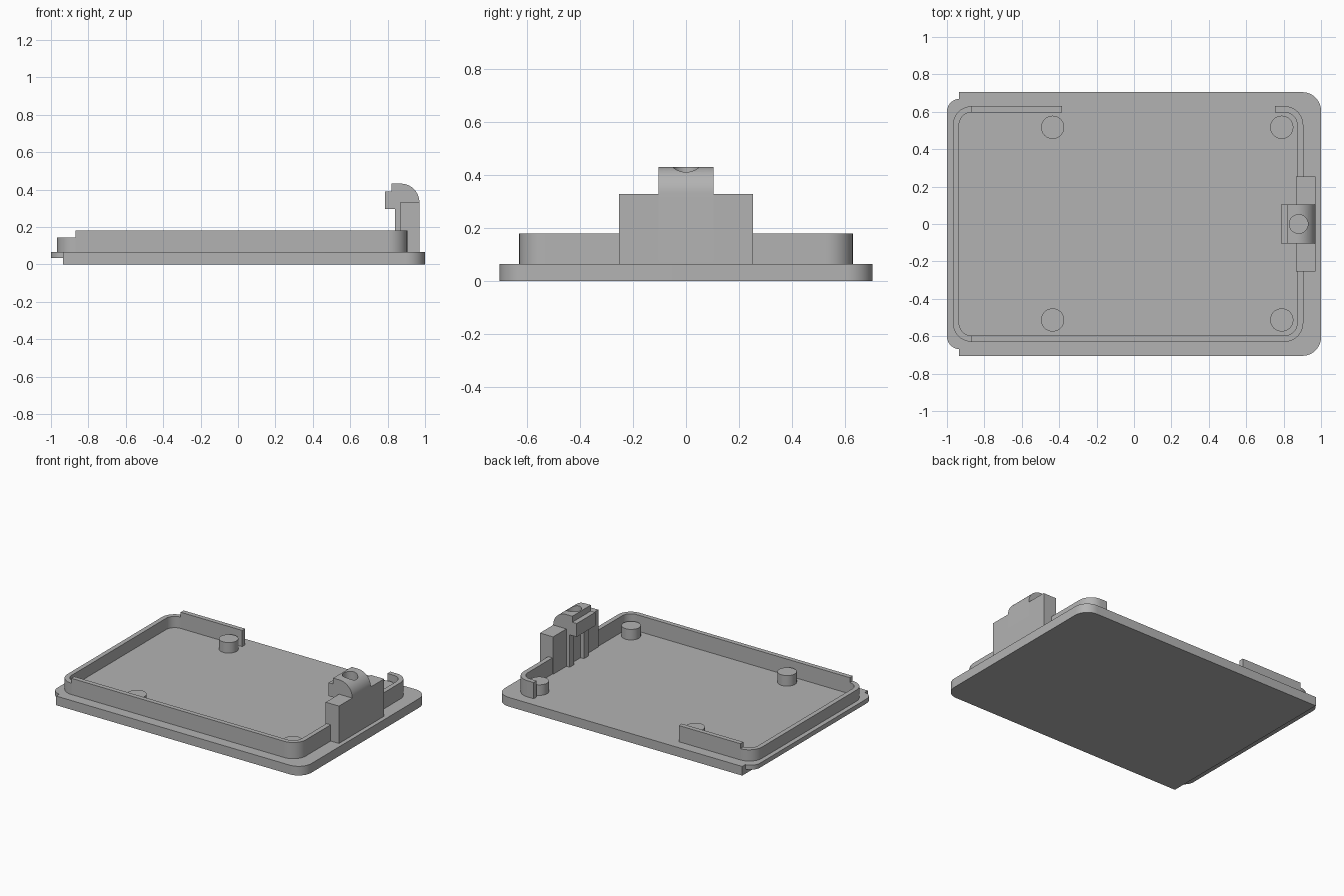
import bpy, bmesh
from math import cos, sin, radians
from mathutils import Vector

cube = bpy.data.objects.get("Cube")
if cube:
    bpy.data.objects.remove(cube, do_unlink=True)

GREY = (0.45, 0.45, 0.45, 1)
grey = bpy.data.materials.new("matte grey plastic")
grey.use_nodes = True
grey.diffuse_color = GREY
grey.node_tree.nodes["Principled BSDF"].inputs["Base Color"].default_value = GREY

FLOOR = 0.065      # top of the plate
WALL_TOP = 0.18
WALL_LOW = 0.145


def arc(cx, cy, r, start, end, steps=10):
    """Points along an arc, angles in degrees."""
    angles = [radians(start + (end - start) * i / steps) for i in range(steps + 1)]
    return [(cx + r * cos(a), cy + r * sin(a)) for a in angles]


def prism(name, outline, low, high, axis="z"):
    """Extrude an outline along z, or an x-z profile along y."""
    bm = bmesh.new()
    place = (lambda u, v: (u, v, low)) if axis == "z" else (lambda u, v: (u, low, v))
    face = bm.faces.new([bm.verts.new(place(u, v)) for u, v in outline])
    step = Vector((0, 0, high - low)) if axis == "z" else Vector((0, high - low, 0))
    new = bmesh.ops.extrude_face_region(bm, geom=[face])["geom"]
    bmesh.ops.translate(bm, vec=step, verts=[v for v in new if isinstance(v, bmesh.types.BMVert)])
    bmesh.ops.recalc_face_normals(bm, faces=bm.faces)
    mesh = bpy.data.meshes.new(name)
    bm.to_mesh(mesh)
    bm.free()
    mesh.materials.append(grey)
    obj = bpy.data.objects.new(name, mesh)
    bpy.context.collection.objects.link(obj)
    return obj


def box(name, x0, x1, y0, y1, z0, z1):
    return prism(name, [(x0, y0), (x1, y0), (x1, y1), (x0, y1)], z0, z1)


def disc(name, x, y, r, z0, z1):
    return prism(name, arc(x, y, r, 0, 360, 40)[:-1], z0, z1)


# Base plate with two rounded corners, and the thin tongue at its left end
parts = [prism("base_plate",
               [(-0.935, 0.705), (-0.935, -0.705)]
               + arc(0.9, -0.605, 0.1, -90, 0) + arc(0.9, 0.605, 0.1, 0, 90),
               0, FLOOR)]
parts.append(prism("end_tongue",
                   arc(-0.93, 0.6, 0.07, 90, 180) + arc(-0.93, -0.6, 0.07, 180, 270),
                   0.033, FLOOR))

# Rim wall: lower left end, long front and right run, short back run
R_OUT, R_IN = 0.1, 0.067
LEFT, RIGHT, SIDE = -0.868, 0.805, 0.53


def left_end(r):
    return arc(LEFT, SIDE, r, 90, 180) + arc(LEFT, -SIDE, r, 180, 270)


def right_run(r):
    return ([(LEFT, -SIDE - r)] + arc(RIGHT, -SIDE, r, -90, 0)
            + arc(RIGHT, SIDE, r, 0, 90) + [(0.755, SIDE + r)])


parts.append(prism("left_rim", left_end(R_OUT) + left_end(R_IN)[::-1], FLOOR, WALL_LOW))
parts.append(prism("front_and_right_rim", right_run(R_OUT) + right_run(R_IN)[::-1],
                   FLOOR, WALL_TOP))
parts.append(box("back_rim", LEFT, -0.385, SIDE + R_IN, SIDE + R_OUT, FLOOR, WALL_TOP))

# Four round pegs
for x, side in ((-0.435, "left"), (0.79, "right")):
    for y, end in ((-0.513, "front"), (0.517, "back")):
        parts.append(disc(f"{end}_{side}_peg", x, y, 0.062, FLOOR, 0.14))

# Latch: wide block, hooked head with rounded shoulder, two ribs below the hook
for name, y0, y1 in (("front_latch_block", -0.253, -0.104), ("back_latch_block", 0.104, 0.253)):
    parts.append(box(name, 0.866, 0.97, y0, y1, FLOOR, 0.33))
hook_profile = ([(0.866, FLOOR), (0.97, FLOOR)] + arc(0.87, 0.332, 0.1, 0, 90)
                + [(0.82, 0.432), (0.82, 0.39), (0.785, 0.39), (0.785, 0.295), (0.866, 0.295)])
hook = prism("latch_hook", hook_profile, -0.104, 0.104, axis="y")
parts.append(hook)
for name, y in (("front_latch_rib", -0.079), ("back_latch_rib", 0.079)):
    parts.append(box(name, 0.84, 0.866, y - 0.025, y + 0.025, FLOOR, 0.295))

# Round recess in the top of the hook
cutter = disc("recess_cutter", 0.88, 0, 0.05, 0.35, 0.5)
cutter.hide_render = True
cut = hook.modifiers.new("recess", "BOOLEAN")
cut.operation = "DIFFERENCE"
cut.solver = "EXACT"
cut.object = cutter
bpy.context.view_layer.objects.active = hook
bpy.ops.object.modifier_apply(modifier=cut.name)
bpy.data.objects.remove(cutter, do_unlink=True)

# Smooth the curved sides, keep the edges sharp
bpy.ops.object.select_all(action="DESELECT")
for part in parts:
    part.select_set(True)
bpy.context.view_layer.objects.active = hook
bpy.ops.object.shade_smooth_by_angle(angle=radians(30))
